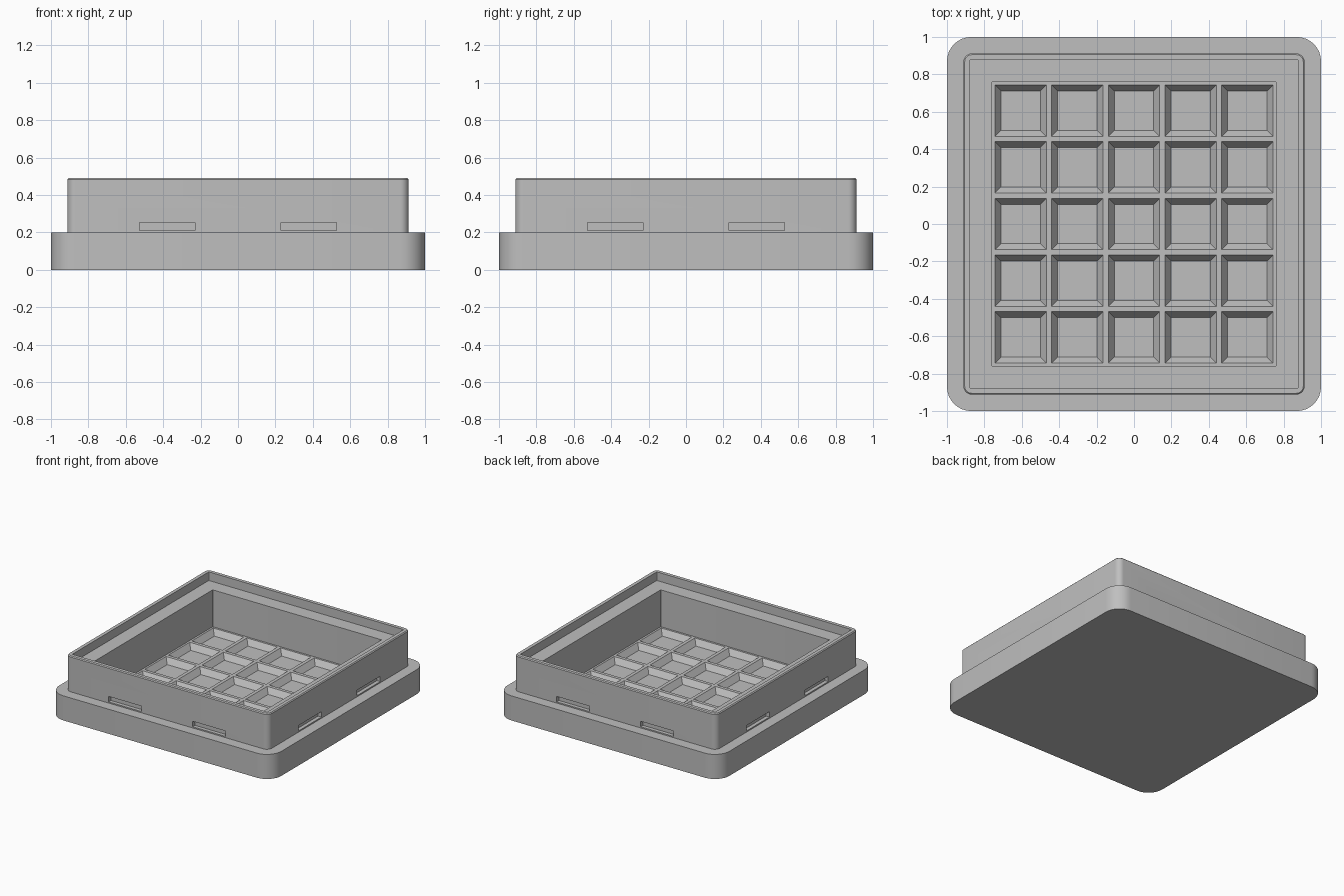
import bpy, bmesh, math
from mathutils import Matrix, Vector

cube = bpy.data.objects.get("Cube")
if cube:
    bpy.data.objects.remove(cube, do_unlink=True)

grey = bpy.data.materials.new("plain grey")
grey.use_nodes = True
colour = (0.52, 0.52, 0.52, 1)
grey.diffuse_color = colour
grey.node_tree.nodes["Principled BSDF"].inputs["Base Color"].default_value = colour

FLOOR = 0.12
PIT_DEPTH = 0.045


def make_object(name, bm):
    bmesh.ops.recalc_face_normals(bm, faces=bm.faces[:])
    mesh = bpy.data.meshes.new(name)
    bm.to_mesh(mesh)
    bm.free()
    mesh.materials.append(grey)
    obj = bpy.data.objects.new(name, mesh)
    bpy.context.collection.objects.link(obj)
    return obj


def rounded_ring(bm, half, radius, z, steps=8):
    """Closed loop of vertices around a rounded square."""
    ring = []
    for corner in range(4):
        middle = math.radians(45 + 90 * corner)
        centre = Vector((math.cos(middle), math.sin(middle))) * math.sqrt(2) * (half - radius)
        for i in range(steps + 1):
            a = math.radians(90 * (corner + i / steps))
            ring.append(bm.verts.new((centre.x + radius * math.cos(a),
                                      centre.y + radius * math.sin(a), z)))
    return ring


# Tray body: half width, corner radius and height from underside to cavity floor
profile = [
    (1.0, 0.13, 0), (1.0, 0.13, 0.2),
    (0.912, 0.045, 0.2), (0.912, 0.045, 0.483), (0.905, 0.038, 0.49),
    (0.877, 0.004, 0.49), (0.877, 0.004, 0.42),
    (0.76, 0.004, 0.42), (0.76, 0.004, FLOOR),
]
bm = bmesh.new()
rings = [rounded_ring(bm, *p) for p in profile]
for low, high in zip(rings, rings[1:]):
    n = len(low)
    for i in range(n):
        j = (i + 1) % n
        bm.faces.new((low[i], low[j], high[j], high[i]))
bm.faces.new(rings[0])
bm.faces.new(rings[-1])
tray = make_object("tray", bm)

# Cutters: tapered pits in the floor and two slots in every wall
bm = bmesh.new()
extra = 0.1
for col in range(-2, 3):
    for row in range(-2, 3):
        pit = bmesh.ops.create_cube(bm, size=1)["verts"]
        for v in pit:
            top = v.co.z > 0
            half = 0.1375 + 0.0325 * extra if top else 0.105
            v.co.x = math.copysign(half, v.co.x) + col * 0.303
            v.co.y = math.copysign(half, v.co.y) + row * 0.303
            v.co.z = FLOOR + PIT_DEPTH * (extra if top else -1)
for turn in range(4):
    spin = Matrix.Rotation(turn * math.pi / 2, 4, 'Z')
    for side in (-1, 1):
        place = Matrix.Translation((side * 0.378, -0.912, 0.232))
        bmesh.ops.create_cube(bm, size=1, matrix=spin @ place @ Matrix.Diagonal((0.296, 0.06, 0.044, 1)))
cutter = make_object("pit_and_slot_cutter", bm)
cutter.hide_render = True

cut = tray.modifiers.new("cut", 'BOOLEAN')
cut.operation = 'DIFFERENCE'
cut.solver = 'EXACT'
cut.object = cutter
bpy.ops.object.select_all(action='DESELECT')
tray.select_set(True)
bpy.context.view_layer.objects.active = tray
bpy.ops.object.modifier_apply(modifier=cut.name)
bpy.data.objects.remove(cutter, do_unlink=True)
bpy.ops.object.shade_smooth_by_angle(angle=math.radians(30))
